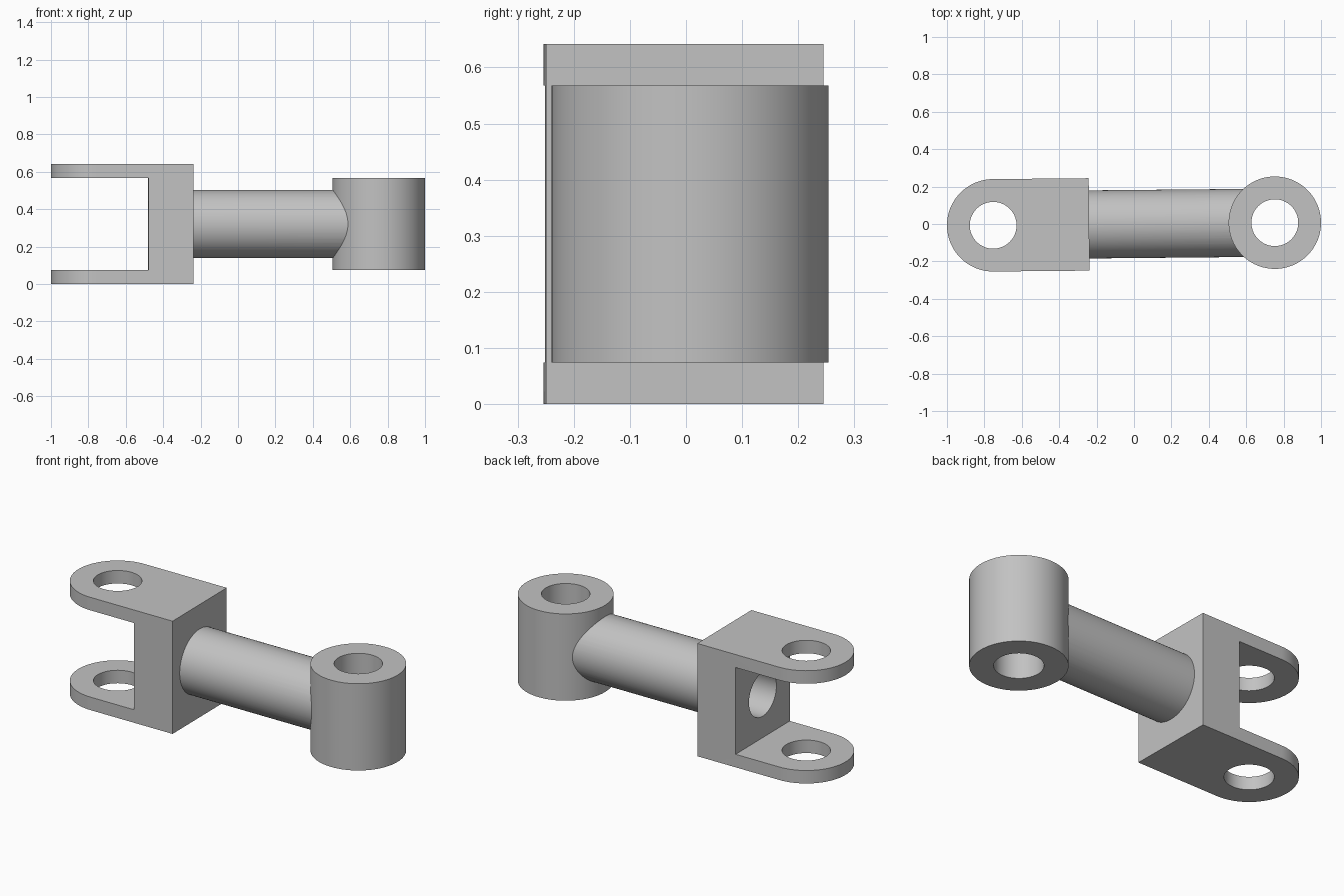
import bpy
import bmesh
import math
from mathutils import Matrix, Vector

cube = bpy.data.objects.get("Cube")
if cube:
    bpy.data.objects.remove(cube, do_unlink=True)

# Main dimensions
HEIGHT, MID = 0.642, 0.321
PIN_X = 0.753          # distance of both pin axes from the centre
LUG_R, BORE_R, SHAFT_R = 0.247, 0.125, 0.182
PLATE = 0.074          # thickness of the fork arms
FORK_END, SLOT_END = -0.24, -0.48
YAW = 0.0093           # the whole link is turned very slightly
SEGMENTS = 96

steel = bpy.data.materials.new("grey_steel")
steel.use_nodes = True
steel.diffuse_color = (0.54, 0.54, 0.54, 1)
steel.node_tree.nodes["Principled BSDF"].inputs["Base Color"].default_value = steel.diffuse_color


def make_object(name, bm):
    bmesh.ops.recalc_face_normals(bm, faces=bm.faces)
    mesh = bpy.data.meshes.new(name)
    bm.to_mesh(mesh)
    bm.free()
    mesh.materials.append(steel)
    obj = bpy.data.objects.new(name, mesh)
    bpy.context.collection.objects.link(obj)
    return obj


def cylinder(name, radius, start, end):
    """Capped cylinder running from start to end."""
    start, end = Vector(start), Vector(end)
    axis = end - start
    turn = axis.to_track_quat('Z', 'Y').to_matrix().to_4x4()
    bm = bmesh.new()
    bmesh.ops.create_cone(bm, cap_ends=True, segments=SEGMENTS, radius1=radius,
                          radius2=radius, depth=axis.length,
                          matrix=Matrix.Translation((start + end) / 2) @ turn)
    return make_object(name, bm)


def prism(name, outline, z0, z1):
    """Plan outline extruded upwards."""
    bm = bmesh.new()
    face = bm.faces.new([bm.verts.new((x, y, z0)) for x, y in outline])
    grown = bmesh.ops.extrude_face_region(bm, geom=[face])["geom"]
    verts = [v for v in grown if isinstance(v, bmesh.types.BMVert)]
    bmesh.ops.translate(bm, verts=verts, vec=(0, 0, z1 - z0))
    return make_object(name, bm)


def cut(obj, *cutters):
    for cutter in cutters:
        cutter.hide_render = True
        mod = obj.modifiers.new("cut", 'BOOLEAN')
        mod.operation, mod.solver, mod.object = 'DIFFERENCE', 'EXACT', cutter
        bpy.context.view_layer.objects.active = obj
        bpy.ops.object.modifier_apply(modifier=mod.name)
        bpy.data.objects.remove(cutter, do_unlink=True)


def shaft_bore():
    return cylinder("bore_cutter", BORE_R, (SLOT_END - 0.1, 0, MID), (PIN_X, 0, MID))


# Fork: round-ended block with a slot, pin holes and the shaft bore
half = SEGMENTS // 2
arc = [math.pi / 2 + math.pi * i / half for i in range(half + 1)]
outline = [(-PIN_X + LUG_R * math.cos(a), LUG_R * math.sin(a)) for a in arc]
outline += [(FORK_END, -LUG_R), (FORK_END, LUG_R)]
fork = prism("fork", outline, 0, HEIGHT)
slot = [(-1.2, -0.5), (SLOT_END, -0.5), (SLOT_END, 0.5), (-1.2, 0.5)]
cut(fork,
    prism("slot_cutter", slot, PLATE, HEIGHT - PLATE),
    cylinder("pin_cutter", BORE_R, (-PIN_X, 0, -0.1), (-PIN_X, 0, 1)),
    shaft_bore())

# Eye: upright sleeve with a pin hole
eye = cylinder("eye", LUG_R, (PIN_X, 0, PLATE), (PIN_X, 0, HEIGHT - PLATE))
cut(eye, cylinder("pin_cutter", BORE_R, (PIN_X, 0, -0.1), (PIN_X, 0, 1)))

# Shaft: hollow rod, trimmed to the outside of the eye
shaft = cylinder("shaft", SHAFT_R, (FORK_END, 0, MID), (PIN_X - 0.05, 0, MID))
cut(shaft, shaft_bore(),
    cylinder("eye_cutter", LUG_R, (PIN_X, 0, -0.1), (PIN_X, 0, 1)))

# Slight turn and crisp-edged smooth shading
for obj in (fork, eye, shaft):
    obj.data.transform(Matrix.Rotation(YAW, 4, 'Z'))
    bpy.ops.object.select_all(action='DESELECT')
    obj.select_set(True)
    bpy.context.view_layer.objects.active = obj
    bpy.ops.object.shade_smooth_by_angle(angle=math.radians(30))
